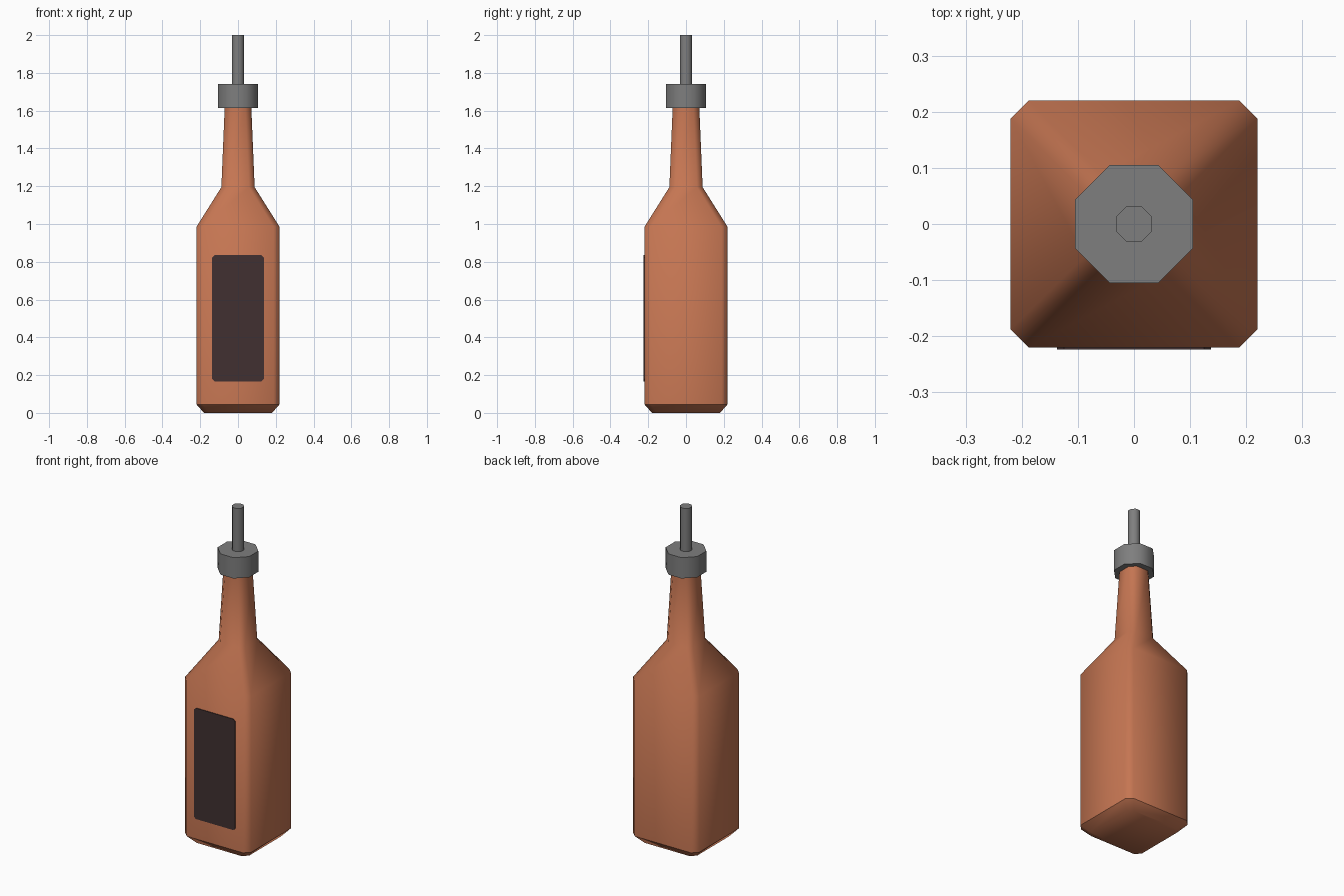
import bpy, bmesh, math

if "Cube" in bpy.data.objects:
    bpy.data.objects.remove(bpy.data.objects["Cube"])


def material(name, rgb):
    m = bpy.data.materials.new(name)
    m.diffuse_color = (*rgb, 1.0)
    m.use_nodes = True
    m.node_tree.nodes["Principled BSDF"].inputs["Base Color"].default_value = m.diffuse_color
    return m


def ring(half, chamfer):
    """Square outline with chamfered corners, counter-clockwise."""
    a, b = half, half - chamfer
    return [(a, -b), (a, b), (b, a), (-b, a), (-a, b), (-a, -b), (-b, -a), (b, -a)]


def loft(name, sections, mat, sharp_rings=()):
    """Skin (z, half width, chamfer) sections; rings listed stay hard-edged."""
    bm = bmesh.new()
    loops = [[bm.verts.new((x, y, z)) for x, y in ring(h, c)] for z, h, c in sections]
    for low, high in zip(loops, loops[1:]):
        for i in range(8):
            j = (i + 1) % 8
            bm.faces.new((low[i], low[j], high[j], high[i]))
    bm.faces.new(loops[0][::-1])
    bm.faces.new(loops[-1])
    for f in bm.faces:
        f.smooth = True
    for r in sharp_rings:
        for i in range(8):
            bm.edges.get((loops[r][i], loops[r][(i + 1) % 8])).smooth = False
    return finish(name, bm, mat)


def finish(name, bm, mat):
    me = bpy.data.meshes.new(name)
    bm.to_mesh(me)
    bm.free()
    me.materials.append(mat)
    ob = bpy.data.objects.new(name, me)
    bpy.context.collection.objects.link(ob)
    return ob


amber = material("amber brown", (0.56, 0.18, 0.085))
dark = material("dark label", (0.053, 0.030, 0.031))
grey = material("metal grey", (0.21, 0.21, 0.21))

# Bottle: base bevel, square body, sloped shoulder, tapering neck
loft("bottle", [(0.0, 0.18, 0.03), (0.045, 0.22, 0.032), (0.985, 0.22, 0.032),
                (1.195, 0.088, 0.03), (1.63, 0.07, 0.032)], amber, sharp_rings=(1, 4))

# Octagonal collar and pouring spout
OCT = 1 - math.tan(math.pi / 8)
for name, z0, z1, half in (("collar", 1.615, 1.74, 0.105), ("spout", 1.735, 2.0, 0.032)):
    loft(name, [(z0, half, half * OCT), (z1, half, half * OCT)], grey, sharp_rings=(0, 1))

# Front label: thin plate with clipped corners
bm = bmesh.new()
w, h, c, zc = 0.137, 0.334, 0.012, 0.501
outline = [(w, -h + c), (w, h - c), (w - c, h), (-w + c, h),
           (-w, h - c), (-w, -h + c), (-w + c, -h), (w - c, -h)]
face = bm.faces.new([bm.verts.new((x, -0.219, zc + z)) for x, z in outline])
out = bmesh.ops.extrude_face_region(bm, geom=[face])
for v in (g for g in out["geom"] if isinstance(g, bmesh.types.BMVert)):
    v.co.y = -0.224
bmesh.ops.recalc_face_normals(bm, faces=bm.faces)
finish("label", bm, dark)
